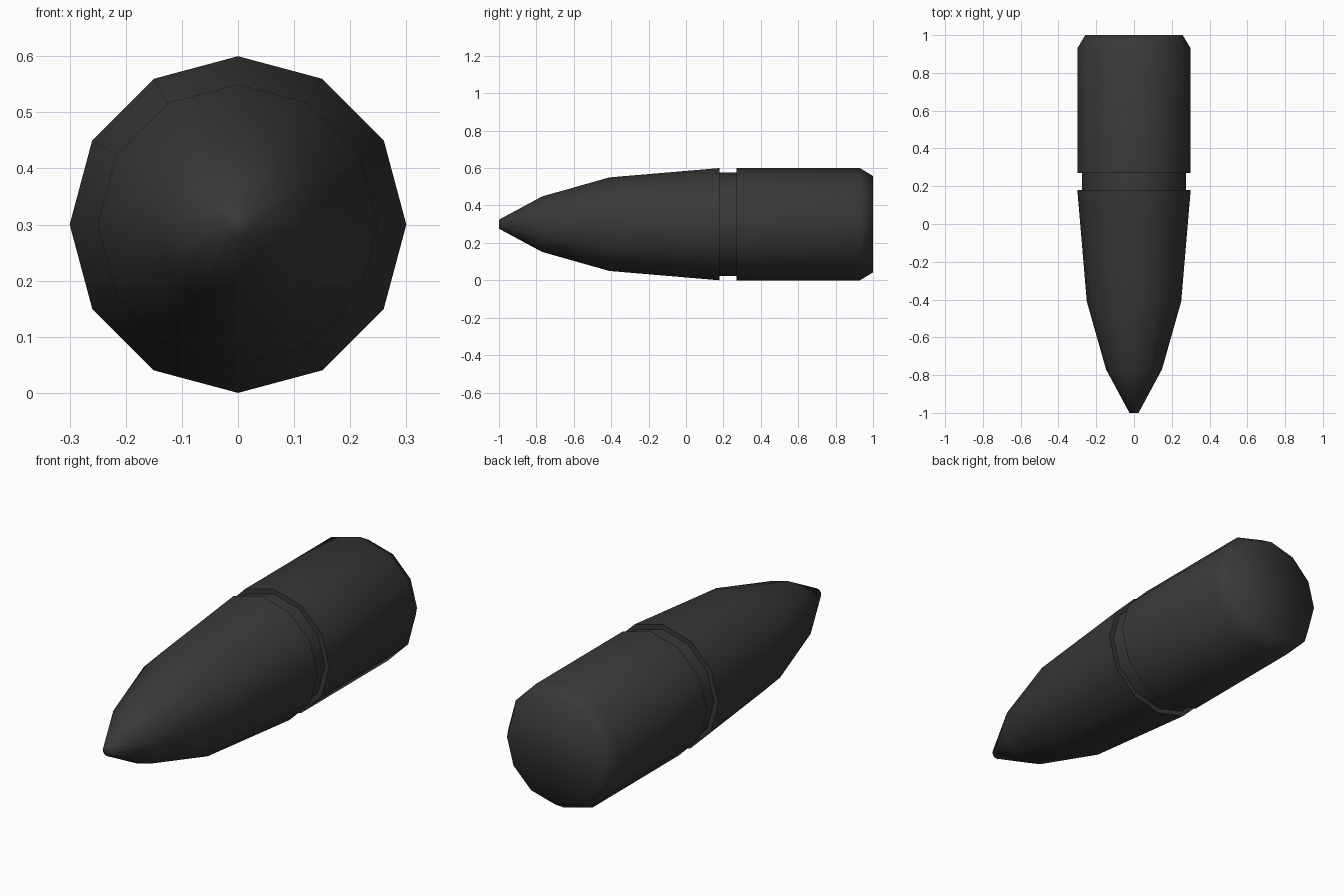
import bpy, bmesh, math

if "Cube" in bpy.data.objects:
    bpy.data.objects.remove(bpy.data.objects["Cube"])

SIDES = 12
CENTRE_Z = 0.30

dark = bpy.data.materials.new("dark grey")
dark.diffuse_color = (0.04, 0.04, 0.041, 1)
dark.use_nodes = True
dark.node_tree.nodes["Principled BSDF"].inputs["Base Color"].default_value = dark.diffuse_color

# Profile along the length: (y, radius), from pointed nose to bevelled base
profile = [(-1.0, 0.024), (-0.77, 0.148), (-0.41, 0.25), (0.18, 0.30),
           (0.18, 0.276), (0.27, 0.276), (0.27, 0.30), (0.93, 0.30), (1.0, 0.258)]

bm = bmesh.new()
rings = []
for y, r in profile:
    rings.append([bm.verts.new((r * math.cos(math.tau * i / SIDES), y,
                                CENTRE_Z + r * math.sin(math.tau * i / SIDES)))
                  for i in range(SIDES)])

# Lathed skin with closed ends
for a, b in zip(rings, rings[1:]):
    for i in range(SIDES):
        j = (i + 1) % SIDES
        bm.faces.new((a[i], a[j], b[j], b[i]))
bm.faces.new(rings[0])
bm.faces.new(rings[-1])
bmesh.ops.recalc_face_normals(bm, faces=bm.faces)

# Smooth everywhere, crisp only at the groove
for f in bm.faces:
    f.smooth = True
for e in bm.edges:
    e.smooth = e.calc_face_angle(0) < math.radians(75)

mesh = bpy.data.meshes.new("grooved_pointed_body")
bm.to_mesh(mesh)
bm.free()
mesh.materials.append(dark)
body = bpy.data.objects.new("grooved_pointed_body", mesh)
bpy.context.collection.objects.link(body)
